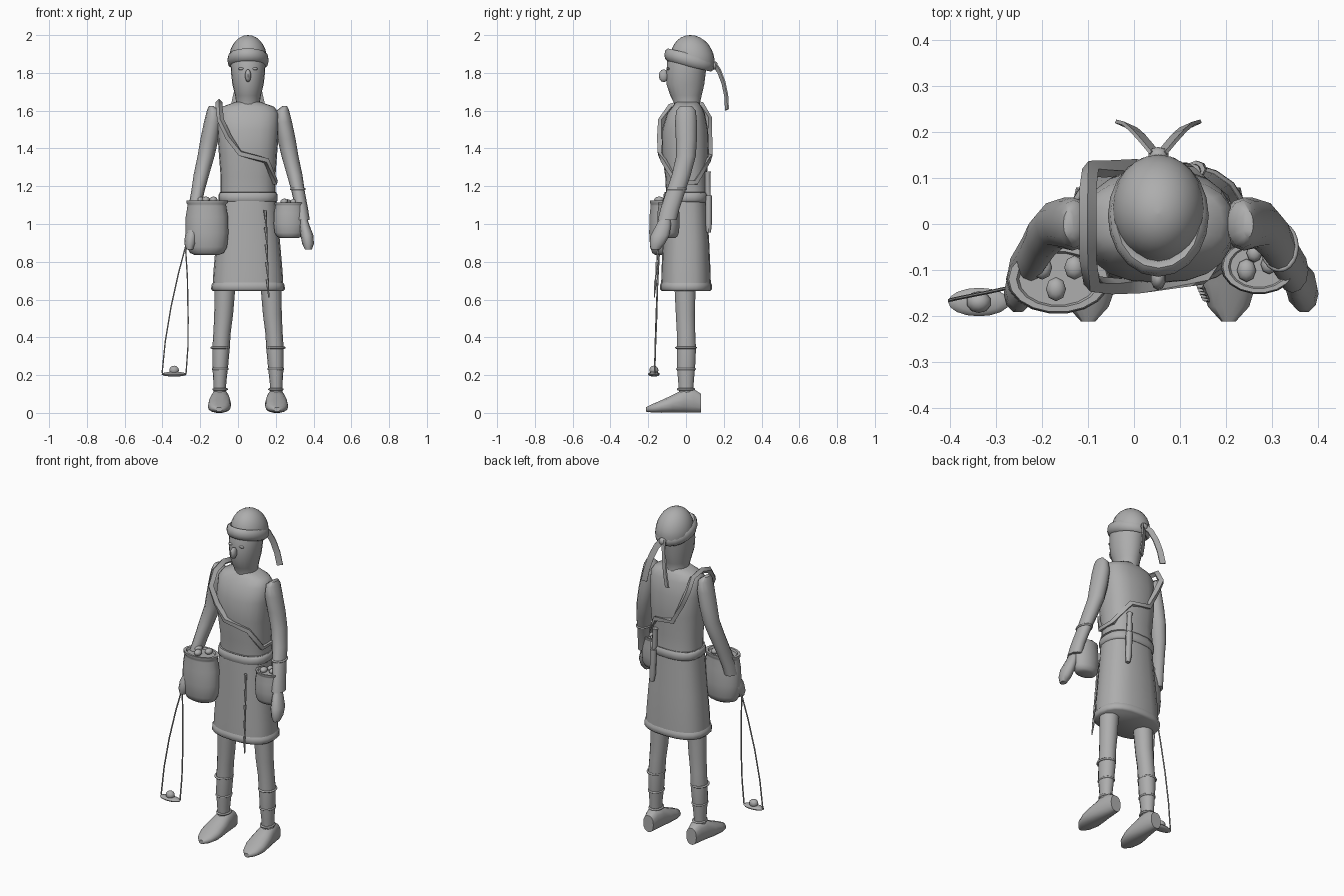
import bpy, bmesh, math
from mathutils import Vector, Matrix

CX = 0.053  # body centre line

grey = bpy.data.materials.new("plain_grey")
grey.diffuse_color = (0.42, 0.42, 0.42, 1)


def finish(name, bm, angle=50):
    bmesh.ops.recalc_face_normals(bm, faces=bm.faces)
    me = bpy.data.meshes.new(name)
    bm.to_mesh(me)
    bm.free()
    me.materials.append(grey)
    ob = bpy.data.objects.new(name, me)
    bpy.context.collection.objects.link(ob)
    bpy.ops.object.select_all(action='DESELECT')
    ob.select_set(True)
    bpy.context.view_layer.objects.active = ob
    bpy.ops.object.shade_smooth_by_angle(angle=math.radians(angle))
    return ob


def skin(name, rings, closed=False):
    """Bridge rings of points into a skin, capping the ends of open ones."""
    bm = bmesh.new()
    vs = [[bm.verts.new(p) for p in r] for r in rings]
    n = len(vs[0])
    pairs = list(zip(vs, vs[1:])) + ([(vs[-1], vs[0])] if closed else [])
    for a, b in pairs:
        for i in range(n):
            j = (i + 1) % n
            bm.faces.new((a[i], a[j], b[j], b[i]))
    if not closed:
        bm.faces.new(vs[0])
        bm.faces.new(vs[-1])
    return finish(name, bm)


def loft(name, prof, n=16, power=1.0, along_y=False):
    """Profile rows: centre x, y, z, then the two half sizes."""
    def sp(v):
        return math.copysign(abs(v) ** power, v)
    rings = []
    for x, y, z, a, b in prof:
        ring = []
        for i in range(n):
            t = 2 * math.pi * i / n
            c, s = a * sp(math.cos(t)), b * sp(math.sin(t))
            ring.append((x + c, y, z + s) if along_y else (x + c, y + s, z))
        rings.append(ring)
    return skin(name, rings)


def ball(name, loc, size, seg=12):
    bm = bmesh.new()
    bmesh.ops.create_uvsphere(bm, u_segments=seg, v_segments=max(6, seg // 2), radius=1,
                              matrix=Matrix.Translation(loc) @ Matrix.Diagonal((*size, 1)))
    return finish(name, bm)


def sweep(name, pts, ra, rb, normals=None, n=6, closed=False):
    """Sweep a cross-section along a path; ra lies along the normal, rb across."""
    pts = [Vector(p) for p in pts]
    rings = []
    m = len(pts)
    for k, p in enumerate(pts):
        if closed:
            t = pts[(k + 1) % m] - pts[k - 1]
        else:
            t = pts[min(k + 1, m - 1)] - pts[max(k - 1, 0)]
        t.normalize()
        ref = normals(p) if normals else Vector((0, 1, 0))
        u = (ref - t * ref.dot(t)).normalized()
        v = t.cross(u)
        off = math.pi / 4 if n == 4 else 0
        f = 1.414 if n == 4 else 1
        rings.append([p + f * (u * ra * math.cos(off + 2 * math.pi * i / n)
                      + v * rb * math.sin(off + 2 * math.pi * i / n)) for i in range(n)])
    return skin(name, rings, closed)


def hoop(name, c, a, b, r, tilt=0.0, rz=None, n=20):
    """Elliptical roll; tilt is the slope of z along y."""
    c = Vector(c)
    pts = [c + Vector((a * math.cos(t), b * math.sin(t), tilt * b * math.sin(t)))
           for t in (2 * math.pi * i / n for i in range(n))]
    return sweep(name, pts, r, rz or r, lambda p: Vector((p.x - c.x, p.y - c.y, 0)), 8, True)


# head and neck
loft("head", [(CX, 0.01, 1.59, .07, .075), (CX, 0.005, 1.64, .062, .068),
              (CX, 0.0, 1.68, .068, .083), (CX, -.003, 1.74, .083, .1),
              (CX, 0.0, 1.8, .09, .104), (CX, .01, 1.88, .094, .108),
              (CX, .02, 1.93, .08, .09)], 20)
ball("nose", (CX, -.118, 1.785), (.017, .026, .034), 10)
for s in (-1, 1):
    ball("eye", (CX + s * .037, -.094, 1.822), (.016, .009, .007), 8)

# cap, rolled band and ribbon tails
cap = [(CX, .035 - .012 * math.sin(t), 1.87 + .13 * math.sin(t),
        .1 * math.cos(t) + .001, .115 * math.cos(t) + .001)
       for t in (math.pi / 2 * i / 7 for i in range(8))]
loft("cap", [(CX, .035, 1.84, .098, .113)] + cap, 24)
hoop("cap_band", (CX, .018, 1.868), .091, .114, .019, -.24, .034)
ball("band_knot", (CX, .15, 1.84), (.023, .018, .022), 10)
for s in (-1, 1):
    sweep("ribbon_tail", [(CX + s * .005, .15, 1.845), (CX + s * .025, .175, 1.81),
                          (CX + s * .045, .198, 1.75), (CX + s * .062, .213, 1.68),
                          (CX + s * .078, .217, 1.605)],
          .004, .017, lambda p, s=s: Vector((-s * .45, 1, 0)), 4)

# torso and skirt
loft("torso", [(CX, .005, 1.15, .146, .11), (CX, .0, 1.25, .145, .11),
               (CX, -.004, 1.38, .155, .125), (CX, -.005, 1.5, .163, .122),
               (CX, 0, 1.585, .163, .1), (CX, .005, 1.62, .14, .078),
               (CX, .005, 1.645, .07, .06)], 20, .8)
loft("skirt", [(CX, 0, .66, .188, .132), (CX, 0, .75, .183, .13), (CX, 0, .9, .17, .123),
               (CX, -.003, 1.05, .155, .117), (CX, -.003, 1.15, .148, .112)], 20, .8)
loft("belt_roll", [(CX, 0, 1.115, .148, .112), (CX, 0, 1.125, .157, .12),
                   (CX, 0, 1.155, .157, .12), (CX, 0, 1.168, .146, .111)], 20, .8)
loft("waist_sash", [(CX, 0, 1.165, .146, .11), (CX, 0, 1.17, .153, .116)], 20, .8)
loft("hem_roll", [(CX, 0, .645, .186, .128), (CX, 0, .655, .195, .138),
                  (CX, 0, .678, .194, .137), (CX, 0, .692, .184, .13)], 20, .8)

# shoulder strap running round the torso
strap = [(-.1, -.08, 1.62), (-.092, -.13, 1.55), (-.05, -.135, 1.46), (.01, -.135, 1.375),
         (.15, -.115, 1.335), (.195, -.05, 1.22), (.195, .05, 1.22), (.12, .115, 1.34),
         (.0, .125, 1.36), (-.06, .12, 1.48), (-.095, .12, 1.56), (-.1, .08, 1.63),
         (-.1, .0, 1.645)]
sweep("shoulder_strap", strap, .014, .012,
      lambda p: Vector((p.x - CX, p.y, .15 if p.z > 1.6 else 0)), 4, True)

for s in (-1, 1):
    # arms and hands
    arm = [(.195, 0, 1.625, .012, .03), (.184, 0, 1.6, .034, .052), (.187, 0, 1.54, .046, .058),
           (.204, .002, 1.45, .048, .056), (.222, 0, 1.36, .045, .052),
           (.247, -.025, 1.26, .041, .05), (.266, -.055, 1.17, .035, .05),
           (.284, -.085, 1.08, .034, .05), (.292, -.1, 1.02, .035, .05)]
    loft("arm", [(CX + s * x, y, z, a, b) for x, y, z, a, b in arm], 12)
    hand = [(.293, -.11, 1.03, .02, .03), (.3, -.12, .99, .027, .042),
            (.312, -.137, .94, .034, .052), (.318, -.152, .895, .031, .042),
            (.32, -.162, .865, .018, .024)]
    hx = -.012 if s < 0 else 0
    loft("hand", [(CX + s * (x + hx), y, z, a, b) for x, y, z, a, b in hand], 10)
    # legs, leg wraps and shoes
    leg = [(.15, 0, .1, .033, .038), (.149, 0, .16, .034, .042), (.147, 0, .25, .042, .05),
           (.143, .002, .34, .046, .052), (.137, 0, .43, .046, .05), (.129, -.003, .52, .05, .052),
           (.12, -.006, .7, .056, .058)]
    loft("leg", [(CX + s * x, y, z, a, b) for x, y, z, a, b in leg], 14)
    for z, a, b in ((.345, .048, .054), (.232, .041, .049), (.125, .037, .045)):
        hoop("leg_wrap", (CX + s * .147, 0, z), a - .002, b - .002, .006)
    shoe = [(.145, .08, .052, .034, .05), (.146, .04, .064, .042, .064),
            (.148, -.01, .063, .05, .063), (.15, -.07, .048, .06, .048),
            (.152, -.13, .034, .061, .034), (.153, -.18, .024, .045, .022),
            (.153, -.212, .018, .016, .012)]
    loft("shoe", [(CX + s * x, y, z, a, b) for x, y, z, a, b in shoe], 14, .85, True)

# bracelet on one forearm
hoop("bracelet", (CX + .264, -.05, 1.185), .036, .049, .006)


# bags filled with stones
def bag(name, x, y, z0, z1, a, b, stones):
    h = z1 - z0
    prof = [(0, .55), (.04, .78), (.15, .94), (.4, 1), (.7, .98), (.9, .9), (.93, .9), (.95, .95),
            (1, .95), (1, .8), (.96, .75)]
    loft(name, [(x, y, z0 + h * t, a * f, b * f) for t, f in prof], 18)
    for dx, dy, r in stones:
        ball(name + "_stone", (x + dx, y + dy, z1 + .003), (r, r * 1.2, r * .8), 8)


bag("large_bag", -.165, -.12, .835, 1.125, .114, .076,
    [(-.035, .025, .022), (.035, .025, .022), (-.005, -.022, .022)])
bag("small_bag", .272, -.093, .925, 1.115, .083, .06,
    [(-.027, -.008, .021), (.022, .005, .018), (-.01, .03, .017)])

# hand sling with pouch and stone
sweep("sling_cord", [(-.278, -.14, .88), (-.315, -.148, .74), (-.355, -.156, .56),
                     (-.385, -.162, .38), (-.402, -.166, .21)], .004, .004)
sweep("sling_cord", [(-.278, -.14, .88), (-.268, -.15, .72), (-.264, -.156, .5),
                     (-.265, -.162, .35), (-.275, -.166, .21)], .004, .004)
ball("sling_pouch", (-.338, -.17, .205), (.067, .031, .013), 16)
ball("sling_stone", (-.338, -.17, .226), (.027, .024, .024), 10)

# hanging cord of tapered links
for i in range(5):
    z = 1.075 - i * .092
    x = .143 + .003 * i
    y = -.132 - .007 * i
    loft("cord_link", [(x, y, z, .009, .009), (x + .008, y - .008, z - .095, .003, .003)], 6)

# sheathed knife at the back
loft("knife_sheath", [(.145, .12, .955, .014, .012), (.14, .12, 1.0, .019, .017),
                      (.135, .12, 1.15, .02, .018)], 8)
loft("knife_handle", [(.135, .12, 1.15, .01, .01), (.13, .115, 1.17, .017, .016),
                      (.128, .115, 1.26, .014, .014), (.127, .115, 1.278, .018, .017)], 8)
